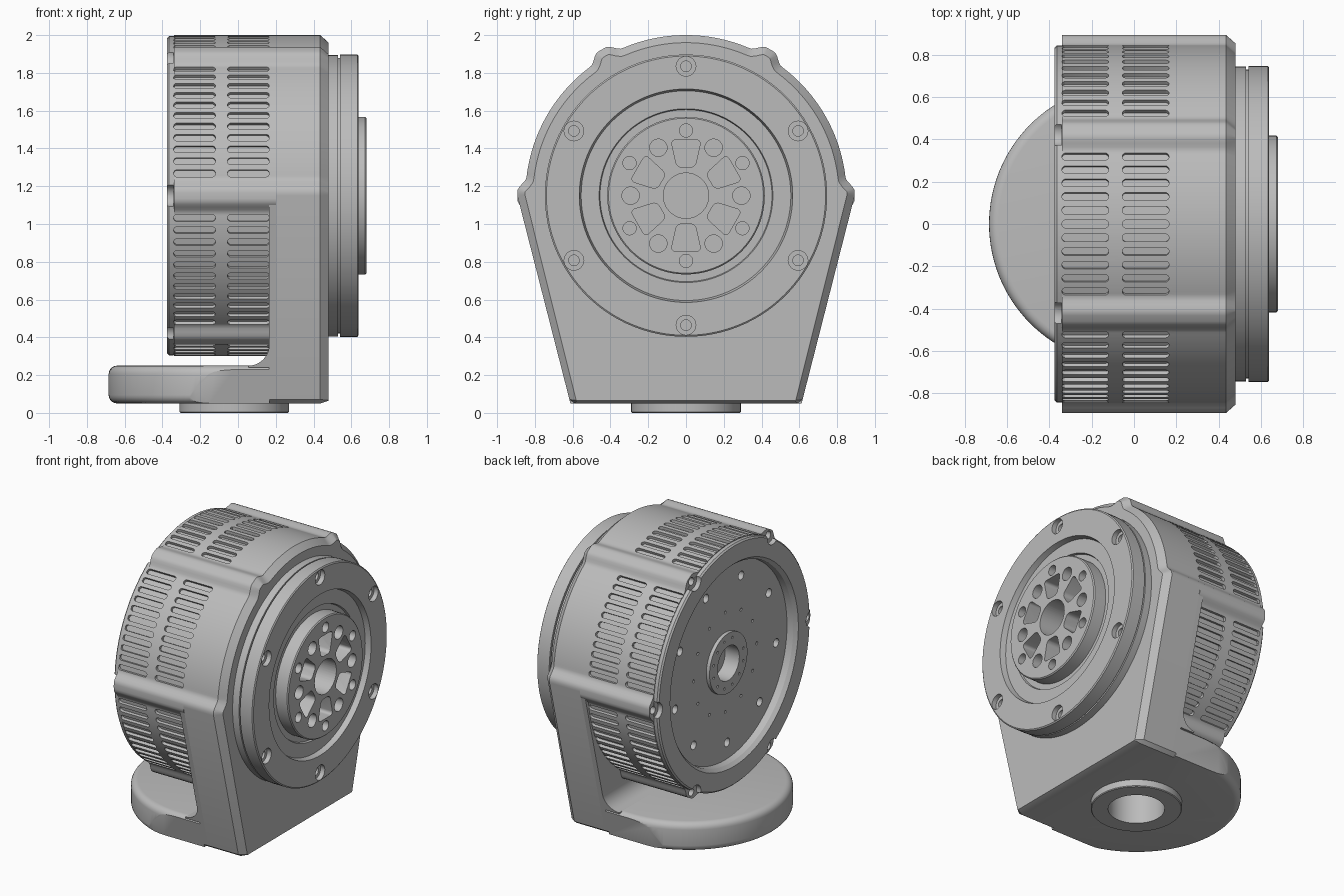
import bpy, bmesh
from math import sin, cos, pi, radians
from mathutils import Matrix, Vector

if "Cube" in bpy.data.objects:
    bpy.data.objects.remove(bpy.data.objects["Cube"], do_unlink=True)

grey = bpy.data.materials.new("machined grey")
grey.use_nodes = True
colour = (0.5, 0.5, 0.5, 1)
grey.diffuse_color = colour
grey.node_tree.nodes["Principled BSDF"].inputs["Base Color"].default_value = colour

HUB_Z = 1.15
TOP_W, FOOT_W, FOOT_V = 0.893, 0.617, -1.08   # tapered side line of the bracket


def frame(u, v, w, origin):
    m = Matrix((u, v, w)).transposed().to_4x4()
    m.translation = Vector(origin)
    return m


# Motor axis runs along +x; local x, y become world y, z
AXIS = frame((0, 1, 0), (0, 0, 1), (1, 0, 0), (0, 0, HUB_Z))
ALONG_Y = frame((1, 0, 0), (0, 0, 1), (0, -1, 0), (0, 0.8, 0))


def circle(r, n=24):
    return [(r * cos(2 * pi * i / n), r * sin(2 * pi * i / n)) for i in range(n)]


def polar(r, deg):
    return r * cos(radians(deg)), r * sin(radians(deg))


def bevel(bm, edges, size):
    bm.normal_update()
    bmesh.ops.bevel(bm, geom=edges, offset=size, offset_type='OFFSET',
                    segments=5, profile=0.5, affect='EDGES')


def prism(bm, pts, w0, w1, m=AXIS, at=(0, 0), corner=0):
    """Extrude a 2D outline from w0 to w1; returns the far cap face."""
    mat = m @ Matrix.Translation((at[0], at[1], 0))
    low = [bm.verts.new(mat @ Vector((x, y, w0))) for x, y in pts]
    high = [bm.verts.new(mat @ Vector((x, y, w1))) for x, y in pts]
    bm.faces.new(low[::-1])
    cap = bm.faces.new(high)
    n = len(pts)
    for i in range(n):
        j = (i + 1) % n
        bm.faces.new((low[i], low[j], high[j], high[i]))
    if corner:
        bevel(bm, [bm.edges.get((a, b)) for a, b in zip(low, high)], corner)
    return cap


def lathe(bm, profile, m=AXIS, at=(0, 0), steps=96):
    """Revolve (radius, height) points about the local z axis."""
    part = bmesh.new()
    vs = [part.verts.new((r, 0, h)) for r, h in profile]
    es = [part.edges.new(p) for p in zip(vs, vs[1:])]
    bmesh.ops.spin(part, geom=vs + es, cent=(0, 0, 0), axis=(0, 0, 1),
                   angle=2 * pi, steps=steps, use_merge=True)
    bmesh.ops.remove_doubles(part, verts=part.verts, dist=1e-5)
    part.transform(m @ Matrix.Translation((at[0], at[1], 0)))
    tmp = bpy.data.meshes.new("lathe_tmp")
    part.to_mesh(tmp)
    part.free()
    bm.from_mesh(tmp)
    bpy.data.meshes.remove(tmp)


def finish(name, bm, *cutters):
    """Make an object, cut it if asked, and shade it."""
    bmesh.ops.recalc_face_normals(bm, faces=bm.faces)
    me = bpy.data.meshes.new(name)
    bm.to_mesh(me)
    bm.free()
    me.materials.append(grey)
    ob = bpy.data.objects.new(name, me)
    bpy.context.scene.collection.objects.link(ob)
    for cutter in cutters:
        mod = ob.modifiers.new("cut", 'BOOLEAN')
        mod.operation, mod.solver, mod.object = 'DIFFERENCE', 'EXACT', cutter
    if cutters:
        deps = bpy.context.evaluated_depsgraph_get()
        ob.data = bpy.data.meshes.new_from_object(ob.evaluated_get(deps))
        ob.modifiers.clear()
    for o in bpy.context.selected_objects:
        o.select_set(False)
    ob.select_set(True)
    bpy.context.view_layer.objects.active = ob
    bpy.ops.object.shade_smooth_by_angle(angle=radians(30))
    return ob


def housing_outline(a0, a1):
    """Round outline with a small ear every 60 degrees."""
    pts = []
    for a in range(a0, a1):
        d = abs((a + 30) % 60 - 30)
        t = min(1, max(0, (6.5 - d) / 5))
        pts.append(polar(0.85 + 0.043 * t * t * (3 - 2 * t), a))
    return pts


# Cutters for the vented cover: shallow slots, ear notches, back holes
bm = bmesh.new()
half, rad = 0.092, 0.019
stadium = [(x + (half if x > 0 else -half), y) for x, y in
           [polar(rad, 15 + 30 * i) for i in range(12)]]
for sector in range(6):
    for k in range(-5, 6):
        a = radians(30 + 60 * sector + 4.4 * k)
        m = frame((1, 0, 0), (0, -sin(a), cos(a)), (0, -cos(a), -sin(a)),
                  (0, 0.9 * cos(a), HUB_Z + 0.9 * sin(a)))
        for x in (-0.23, 0.055):
            prism(bm, stadium, 0, 0.07, m, (x, 0))
    lathe(bm, [(0, -0.42), (0.058, -0.42), (0.058, -0.342), (0.026, -0.342),
               (0.026, -0.29), (0, -0.29)], at=polar(0.855, 60 * sector), steps=24)
for i in range(9):
    prism(bm, circle(0.03, 16), -0.4, -0.26, at=polar(0.57, 28 + 40 * i))
for i in range(12):
    prism(bm, circle(0.011, 8), -0.4, -0.28, at=polar(0.35, 30 * i))
    prism(bm, circle(0.009, 8), -0.4, -0.31, at=polar(0.17, 30 * i + 15))
vent_cutter = finish("vent_cutter", bm)

# Cutter for the dished back with its hub and bore
bm = bmesh.new()
lathe(bm, [(0, -0.42), (0.715, -0.42), (0.715, -0.38), (0.69, -0.35), (0.685, -0.305),
           (0.21, -0.305), (0.21, -0.33), (0.12, -0.33), (0.12, -0.22), (0, -0.22)])
dish_cutter = finish("dish_cutter", bm)

# Vented cover and its back rim
bm = bmesh.new()
prism(bm, housing_outline(0, 360), -0.34, 0.2)
finish("vented_cover", bm, dish_cutter, vent_cutter)
bm = bmesh.new()
lathe(bm, [(0, -0.375), (0.835, -0.375), (0.845, -0.365), (0.845, -0.325), (0, -0.325)])
finish("back_rim", bm, dish_cutter, vent_cutter)

# Upright bracket with chamfered front edge, nearly square at the bottom
bm = bmesh.new()
foot = [(-FOOT_W, FOOT_V), (-0.59, -1.1), (0.59, -1.1), (FOOT_W, FOOT_V)]
cap = prism(bm, housing_outline(0, 181) + foot, 0.2, 0.435)
bm.normal_update()
bmesh.ops.inset_region(bm, faces=[cap], thickness=0.04, use_even_offset=True)
bmesh.ops.translate(bm, verts=cap.verts, vec=(0.045, 0, 0))
bmesh.ops.translate(bm, verts=[v for v in cap.verts if v.co.z < 0.2], vec=(0, 0, -0.025))
finish("bracket", bm)

# Thicker lower web of the bracket
bm = bmesh.new()
shoulder = TOP_W + (FOOT_W - TOP_W) * 0.04 / -FOOT_V
prism(bm, [(shoulder, -0.04), (-shoulder, -0.04)] + foot, 0.165, 0.2)
finish("bracket_web", bm)

# Base foot: rounded slab and fillet, clipped by the tapered sides
bm = bmesh.new()
END_X = 0.168
slab = [(-0.02 + x, y) for x, y in [polar(0.665, a) for a in range(90, 271, 3)]]
prism(bm, slab + [(END_X, -0.665), (END_X, 0.665)], 0.05, 0.25, Matrix())
bevel(bm, [e for e in bm.edges
           if abs(e.verts[0].co.z - e.verts[1].co.z) < 1e-4
           and min(v.co.x for v in e.verts) < END_X - 0.01], 0.045)
arc = [(0.055 + x, 0.36 + y) for x, y in [polar(0.11, -a) for a in range(0, 91, 9)]]
prism(bm, arc + [(0.055, 0.24), (END_X, 0.24), (END_X, 0.36)], 0, 1.6, ALONG_Y)
for s in (-1, 1):
    cut = bmesh.ops.bisect_plane(
        bm, geom=bm.verts[:] + bm.edges[:] + bm.faces[:], clear_outer=True,
        plane_co=(0, s * TOP_W, HUB_Z),
        plane_no=Vector((0, s * -FOOT_V, FOOT_W - TOP_W)).normalized())
    bmesh.ops.holes_fill(bm, edges=[g for g in cut["geom_cut"]
                                    if isinstance(g, bmesh.types.BMEdge)], sides=0)
cb = bmesh.new()
prism(cb, circle(0.18, 64), -0.1, 0.21, Matrix(), (-0.02, 0))
bore_cutter = finish("bore_cutter", cb)
finish("base_foot", bm, bore_cutter)

# Locating ring under the foot
bm = bmesh.new()
lathe(bm, [(0.18, 0.06), (0.18, 0), (0.285, 0), (0.29, 0.005), (0.29, 0.06), (0.18, 0.06)],
      Matrix(), (-0.02, 0), 64)
finish("locating_ring", bm)

# Cutters for the output flange: bore, windows, bolt holes
bm = bmesh.new()
prism(bm, circle(0.12, 48), 0.45, 0.75)
window = [(-0.048, 0.15), (0.048, 0.15), (0.08, 0.295), (-0.08, 0.295)]
for i in range(6):
    turn = AXIS @ Matrix.Rotation(radians(60 * i), 4, 'Z')
    prism(bm, window, 0.55, 0.75, turn, corner=0.025)
    prism(bm, circle(0.035), 0.55, 0.75, turn, (0, 0.345))
    prism(bm, circle(0.046), 0.55, 0.75, turn, (0.293, 0))
    lathe(bm, [(0, 0.56), (0.028, 0.56), (0.028, 0.605), (0.052, 0.605),
               (0.052, 0.75), (0, 0.75)], turn, (0, 0.685), 24)
flange_cutter = finish("flange_cutter", bm)

# Output flange with raised hub
bm = bmesh.new()
lathe(bm, [(0, 0.4), (0.745, 0.4), (0.745, 0.53), (0.73, 0.53), (0.73, 0.54),
           (0.747, 0.54), (0.747, 0.632), (0.739, 0.638), (0.565, 0.638), (0.555, 0.6),
           (0.46, 0.6), (0.455, 0.585), (0.417, 0.585), (0.417, 0.673), (0.41, 0.68),
           (0, 0.68)], steps=128)
finish("output_flange", bm, flange_cutter)

for c in (vent_cutter, dish_cutter, bore_cutter, flange_cutter):
    bpy.data.objects.remove(c, do_unlink=True)
